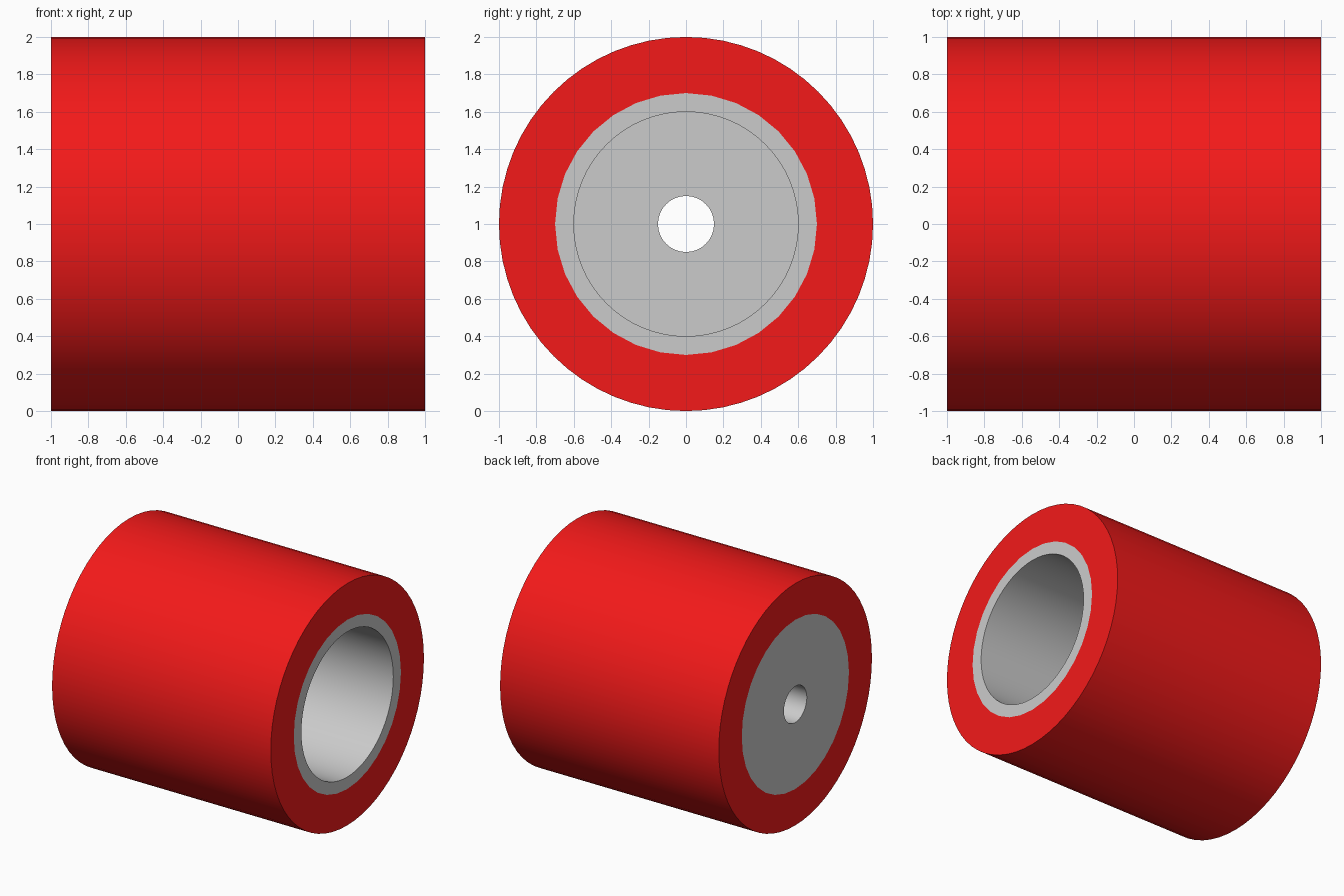
import bpy, bmesh
from math import cos, sin, tau, radians

if "Cube" in bpy.data.objects:
    bpy.data.objects.remove(bpy.data.objects["Cube"])


def lathe(name, profile, colour=None):
    """Revolve a closed (x, radius, sides) profile around the roller axis."""
    bm = bmesh.new()
    rings = [[bm.verts.new((x, r * cos(tau * i / n), 1 + r * sin(tau * i / n)))
              for i in range(n)] for x, r, n in profile]
    for a, b in zip(rings, rings[1:] + rings[:1]):
        steps = min(len(a), len(b))
        ka, kb = len(a) // steps, len(b) // steps
        for i in range(steps):
            side_a = [a[(i * ka + j) % len(a)] for j in range(ka + 1)]
            side_b = [b[(i * kb + j) % len(b)] for j in range(kb + 1)]
            bm.faces.new(side_a + side_b[::-1])
    bmesh.ops.recalc_face_normals(bm, faces=bm.faces)
    mesh = bpy.data.meshes.new(name)
    bm.to_mesh(mesh)
    bm.free()
    obj = bpy.data.objects.new(name, mesh)
    bpy.context.collection.objects.link(obj)
    if colour:
        mat = bpy.data.materials.new(name + "_colour")
        mat.diffuse_color = colour
        mat.use_nodes = True
        mat.node_tree.nodes["Principled BSDF"].inputs["Base Color"].default_value = mat.diffuse_color
        mesh.materials.append(mat)
    bpy.ops.object.select_all(action='DESELECT')
    obj.select_set(True)
    bpy.context.view_layer.objects.active = obj
    bpy.ops.object.shade_smooth_by_angle(angle=radians(30))
    return obj


# Red outer sleeve, meeting the core on a 32-sided seam
lathe("roller_sleeve", [(-1, 1, 64), (1, 1, 64), (1, 0.7, 32), (-1, 0.7, 32)],
      (0.9, 0.01, 0.01, 1))

# Grey core: wide bore from +x, end wall with a small axle hole at -x
floor_x = -0.4
lathe("roller_core", [(-1, 0.7, 32), (1, 0.7, 32), (1, 0.6, 64),
                      (floor_x, 0.6, 64), (floor_x, 0.15, 32), (-1, 0.15, 32)])
